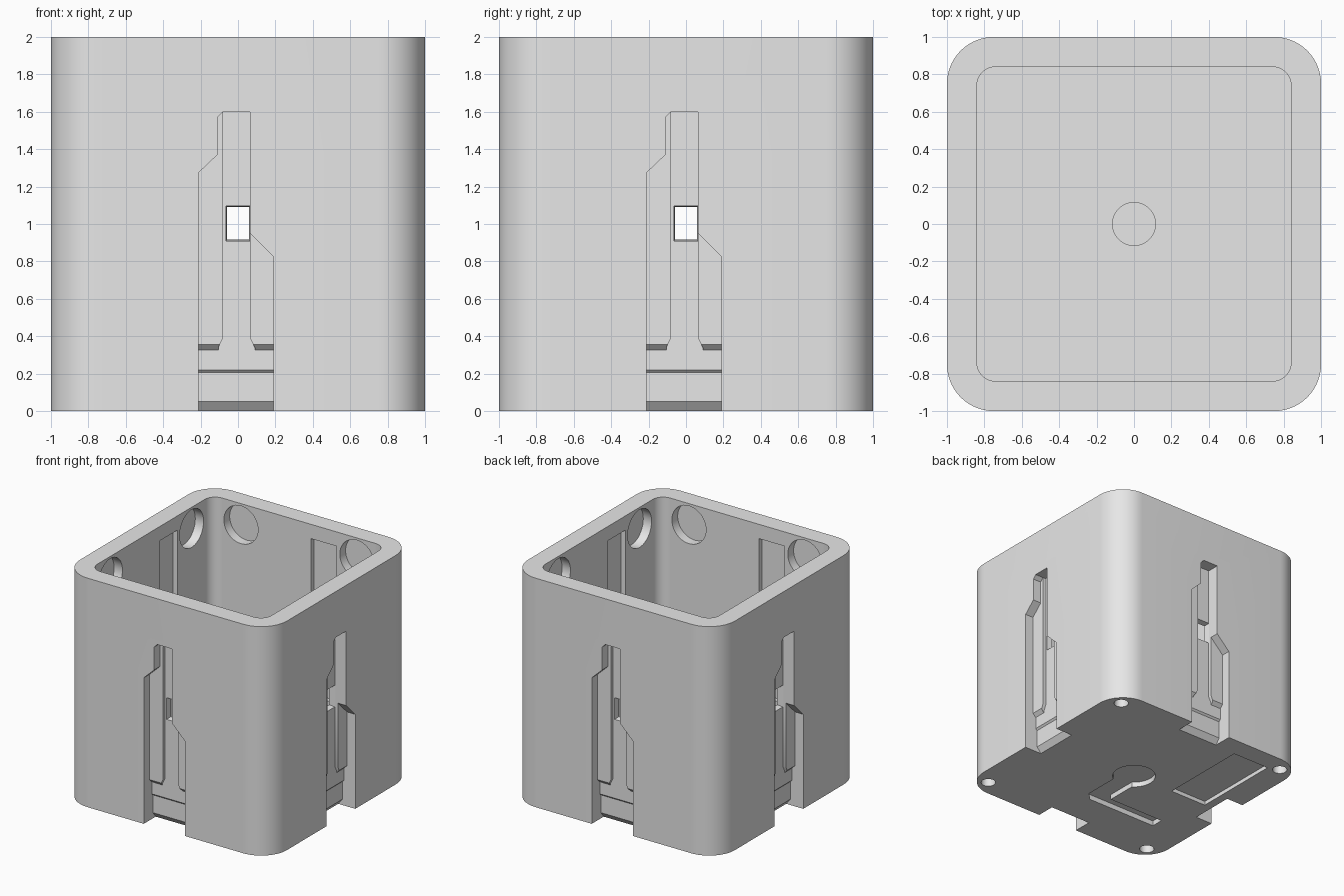
import bpy, bmesh, math
from mathutils import Matrix, Vector

if "Cube" in bpy.data.objects:
    bpy.data.objects.remove(bpy.data.objects["Cube"])

grey = bpy.data.materials.new("plain grey")
grey.diffuse_color = (0.8, 0.8, 0.8, 1)
grey.use_nodes = True
grey.node_tree.nodes["Principled BSDF"].inputs["Base Color"].default_value = grey.diffuse_color

# Ways to place a 2D profile (u, v) extruded along w
FLAT = lambda u, v, w: Vector((u, v, w))      # plan outline, extruded along z
FACE = lambda u, v, w: Vector((u, w, v))      # x/z outline, extruded along y
SIDE = lambda u, v, w: Vector((w, u, v))      # y/z outline, extruded along x


def prism(name, pts, w0, w1, place, pts_end=None):
    bm = bmesh.new()
    a = [bm.verts.new(place(u, v, w0)) for u, v in pts]
    b = [bm.verts.new(place(u, v, w1)) for u, v in (pts_end or pts)]
    bm.faces.new(a)
    bm.faces.new(b)
    n = len(a)
    for i in range(n):
        bm.faces.new((a[i], a[(i + 1) % n], b[(i + 1) % n], b[i]))
    bmesh.ops.recalc_face_normals(bm, faces=bm.faces)
    mesh = bpy.data.meshes.new(name)
    bm.to_mesh(mesh)
    bm.free()
    ob = bpy.data.objects.new(name, mesh)
    bpy.context.collection.objects.link(ob)
    mesh.materials.append(grey)
    return ob


def rect(x0, x1, y0, y1):
    return [(x0, y0), (x1, y0), (x1, y1), (x0, y1)]


def circle(cx, cy, r, n=40):
    return [(cx + r * math.cos(2 * math.pi * i / n), cy + r * math.sin(2 * math.pi * i / n))
            for i in range(n)]


def rounded_square(h, r, n=14):
    pts = []
    for k in range(4):
        c = math.pi / 2 * k
        cx = (h - r) * (1 if k in (0, 3) else -1)
        cy = (h - r) * (1 if k < 2 else -1)
        pts += [(cx + r * math.cos(c + math.pi / 2 * i / n),
                 cy + r * math.sin(c + math.pi / 2 * i / n)) for i in range(n + 1)]
    return pts


def cut(body, cutter, turns=(0,)):
    """Subtract the cutter at each quarter turn about z, then discard it."""
    for k in turns:
        cutter.matrix_world = Matrix.Rotation(math.pi / 2 * k, 4, 'Z')
        bpy.context.view_layer.update()
        mod = body.modifiers.new("cut", 'BOOLEAN')
        mod.operation = 'DIFFERENCE'
        mod.solver = 'EXACT'
        mod.object = cutter
        bpy.context.view_layer.objects.active = body
        bpy.ops.object.modifier_apply(modifier=mod.name)
    bpy.data.objects.remove(cutter)


ALL = (0, 1, 2, 3)
FLOOR = 0.2

# Open box with rounded corners
box = prism("box_body", rounded_square(1, 0.25), 0, 2, FLAT)
cut(box, prism("cavity", rounded_square(0.84, 0.1), FLOOR, 2.2, FLAT))

# Side grooves: stepped foot, shallow pocket, deep channel, window
foot = [(-1.1, -0.1), (-0.835, -0.1), (-0.835, 0), (-0.875, 0.05), (-0.875, 0.205),
        (-0.89, 0.22), (-0.89, 0.325), (-0.92, 0.355), (-1.1, 0.355)]
cut(box, prism("foot_cut", foot, -0.21, 0.19, SIDE), ALL)
pocket = [(-0.21, 0.34), (0.19, 0.34), (0.19, 0.825), (0.064, 0.95), (0.064, 1.6),
          (-0.08, 1.6), (-0.11, 1.57), (-0.11, 1.37), (-0.21, 1.275)]
cut(box, prism("pocket_cut", pocket, -1.1, -0.92, FACE), ALL)
channel = [(-0.105, 0.31), (0.09, 0.31), (0.09, 0.34), (0.064, 0.39), (0.064, 1.6),
           (-0.08, 1.6), (-0.08, 0.39), (-0.105, 0.34)]
cut(box, prism("channel_cut", channel, -1.1, -0.89, FACE), ALL)
cut(box, prism("window_cut", rect(-0.066, 0.066, 0.908, 1.098), -0.895, -0.8, FACE,
               rect(-0.054, 0.054, 0.922, 1.084)), ALL)

# Inner wall: slim recess and two round pockets near the rim
cut(box, prism("inner_recess", rect(-0.365, -0.115, 0.5, 1.875), -0.885, -0.8, FACE), ALL)
for x in (-0.56, 0.56):
    cut(box, prism("round_pocket", circle(x, 1.815, 0.165), -0.92, -0.78, FACE), ALL)

# Floor dimple
cut(box, prism("floor_dimple", circle(0, 0, 0.115), FLOOR - 0.05, FLOOR + 0.1, FLAT))

# Underside: corner holes, hooked cable slot, rectangular recess
cut(box, prism("corner_hole", circle(0.86, 0.86, 0.06, 24), -0.1, 0.1, FLAT), ALL)
cut(box, prism("slot_end", circle(0, 0, 0.178), -0.1, 0.045, FLAT))
slot = [(0.1, 0), (0.1, -0.46), (0.04, -0.53), (-0.65, -0.53), (-0.65, -0.42),
        (-0.1, -0.42), (-0.1, 0)]
cut(box, prism("slot_arm", slot, -0.1, 0.045, FLAT))
cut(box, prism("base_recess", rect(-0.76, -0.4, 0.01, 0.82), -0.1, 0.035, FLAT))

# Smooth curved walls, crisp edges
bpy.ops.object.select_all(action='DESELECT')
box.select_set(True)
bpy.context.view_layer.objects.active = box
bpy.ops.object.shade_smooth_by_angle(angle=math.radians(30))
